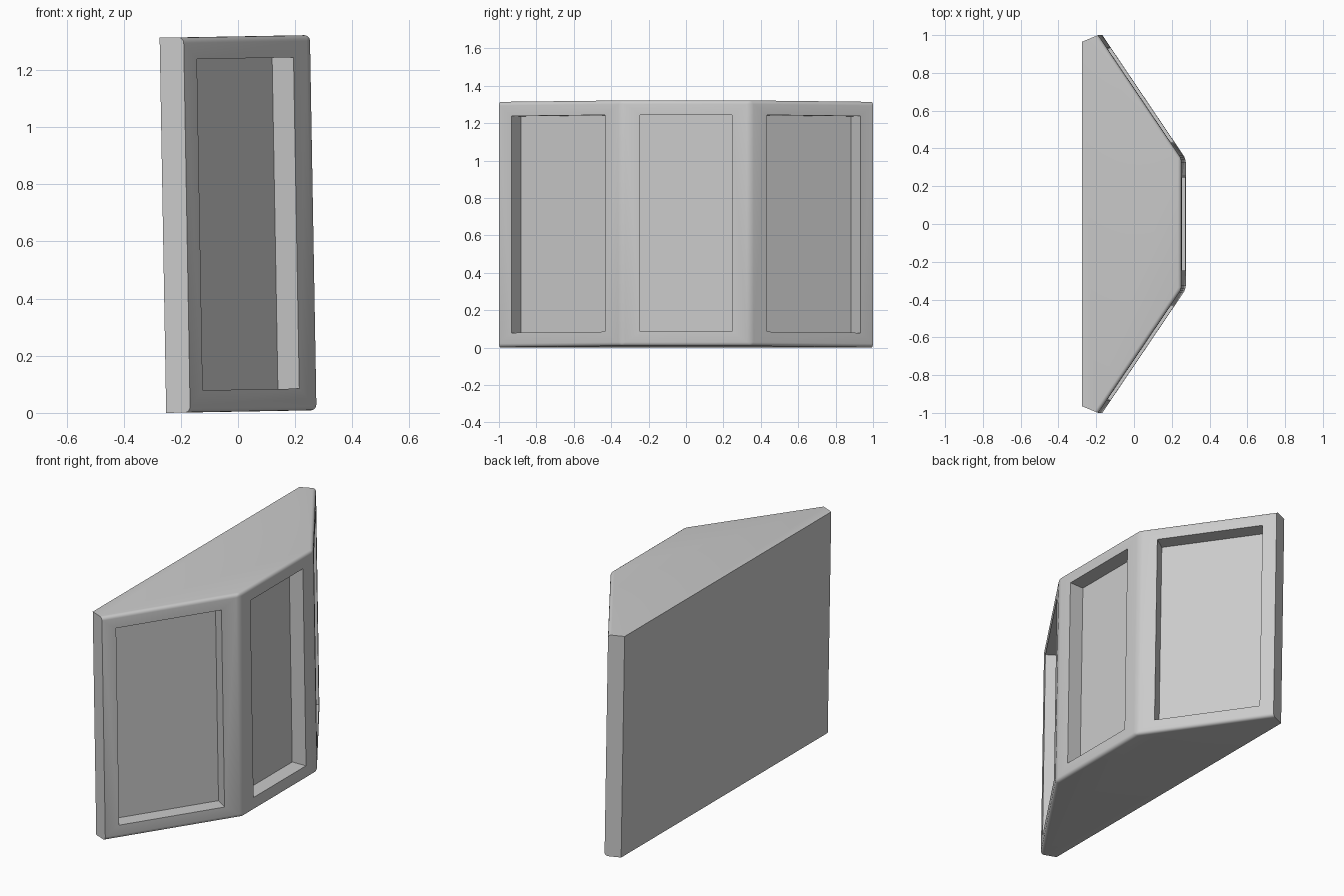
import bpy, bmesh, math
from mathutils import Matrix, Vector

if "Cube" in bpy.data.objects:
    bpy.data.objects.remove(bpy.data.objects["Cube"])

H = 1.313          # height before the slight lean
BEVEL = 0.02
DEPTH = 0.09       # recess depth
MARGIN_Z = 0.077

# Half plan of the bay (y > 0), mirrored for the other side
half = [(0.262, 0.345), (-0.18, 1.0), (-0.264, 0.965)]
plan = half + [(x, -y) for x, y in reversed(half)]

# Bay body: extruded plan with softened front edges
bm = bmesh.new()
base = bm.faces.new([bm.verts.new((x, y, 0)) for x, y in plan])
top = bmesh.ops.extrude_face_region(bm, geom=[base])
bmesh.ops.translate(bm, vec=(0, 0, H),
                    verts=[g for g in top["geom"] if isinstance(g, bmesh.types.BMVert)])
bmesh.ops.recalc_face_normals(bm, faces=bm.faces)


def is_front(face):
    return abs(face.normal.z) < 0.1 and face.normal.x > 0.3


soft = []
for e in bm.edges:
    front = [is_front(f) for f in e.link_faces]
    level = any(abs(f.normal.z) > 0.9 for f in e.link_faces)
    if all(front) or (any(front) and level):
        soft.append(e)
bmesh.ops.bevel(bm, geom=soft, offset=BEVEL, segments=4, profile=0.5, affect='EDGES')
mesh = bpy.data.meshes.new("bay_window")
bm.to_mesh(mesh)
bm.free()
body = bpy.data.objects.new("bay_window", mesh)
bpy.context.collection.objects.link(body)


def cut_recess(a, b):
    """Sink a rectangular pane between plan points a and b on the front."""
    a, b = Vector((*a, 0)), Vector((*b, 0))
    along = (b - a).normalized()
    out = Vector((along.y, -along.x, 0))
    rot = Matrix((along, out, Vector((0, 0, 1)))).transposed().to_4x4()
    centre = (a + b) / 2 + Vector((0, 0, H / 2))
    if rot.determinant() < 0:
        rot = rot @ Matrix.Scale(-1, 4, (1, 0, 0))
    size = Matrix.Diagonal(((b - a).length, 2 * DEPTH, H - 2 * MARGIN_Z, 1))
    bpy.ops.mesh.primitive_cube_add(size=1)
    cutter = bpy.context.object
    cutter.name = "recess_cutter"
    cutter.hide_render = True
    cutter.data.transform(Matrix.Translation(centre) @ rot @ size)
    mod = body.modifiers.new("recess", 'BOOLEAN')
    mod.operation = 'DIFFERENCE'
    mod.solver = 'EXACT'
    mod.object = cutter
    bpy.context.view_layer.objects.active = body
    bpy.ops.object.modifier_apply(modifier=mod.name)
    bpy.data.objects.remove(cutter)


# Centre pane and the two angled side panes
cut_recess((0.262, -0.245), (0.262, 0.245))
for s in (1, -1):
    cut_recess((0.203, 0.432 * s), (-0.135, 0.933 * s))

# Slight backward lean, then centre and stand on the floor
body.data.transform(Matrix.Rotation(math.radians(-1.0), 4, 'Y'))
xs = [v.co.x for v in body.data.vertices]
zs = [v.co.z for v in body.data.vertices]
body.data.transform(Matrix.Translation((-(min(xs) + max(xs)) / 2, 0, -min(zs))))

bpy.ops.object.select_all(action='DESELECT')
body.select_set(True)
bpy.context.view_layer.objects.active = body
bpy.ops.object.shade_smooth_by_angle(angle=math.radians(40))
